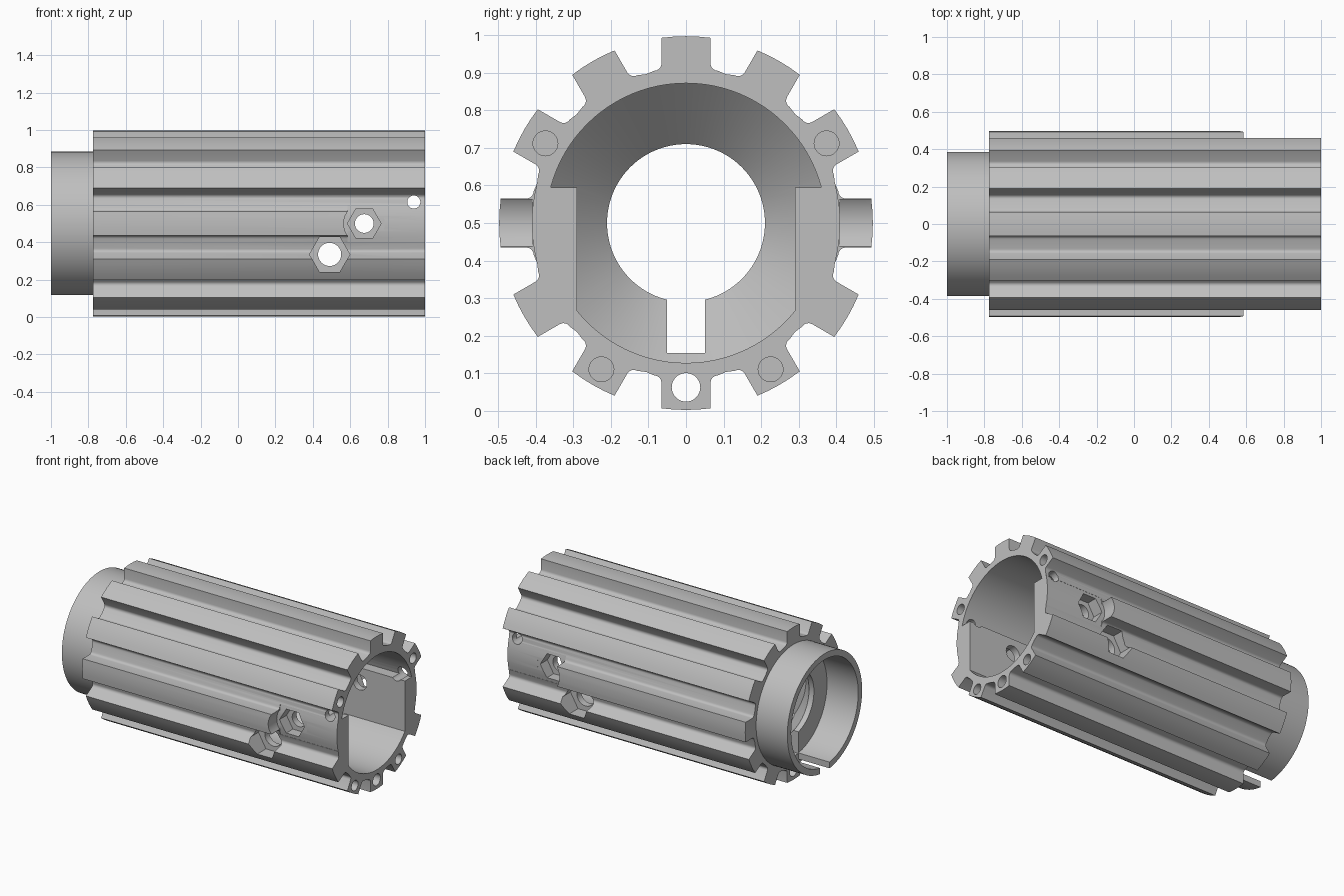
import bpy, bmesh, math

CZ = 0.5          # height of the long axis
BACK = -0.775     # where the finned body meets the collar

if "Cube" in bpy.data.objects:
    bpy.data.objects.remove(bpy.data.objects["Cube"])

metal = bpy.data.materials.new("light_grey_metal")
metal.use_nodes = True
GREY = (0.52, 0.52, 0.52, 1)
metal.diffuse_color = GREY
metal.node_tree.nodes["Principled BSDF"].inputs["Base Color"].default_value = GREY


def loft(name, sections, axis="x"):
    """Closed solid through (position, outline) sections along x or y."""
    bm = bmesh.new()
    rings = []
    for pos, outline in sections:
        rings.append([bm.verts.new((pos, u, v) if axis == "x" else (u, pos, v))
                      for u, v in outline])
    for a, b in zip(rings, rings[1:]):
        for i in range(len(a)):
            j = (i + 1) % len(a)
            bm.faces.new((a[i], a[j], b[j], b[i]))
    bm.faces.new(rings[0])
    bm.faces.new(rings[-1])
    bmesh.ops.recalc_face_normals(bm, faces=bm.faces)
    mesh = bpy.data.meshes.new(name)
    bm.to_mesh(mesh)
    bm.free()
    obj = bpy.data.objects.new(name, mesh)
    bpy.context.collection.objects.link(obj)
    return obj


def prism(name, outline, a, b, axis="x"):
    return loft(name, [(a, outline), (b, outline)], axis)


def circle(r, cu=0.0, cv=CZ, n=32):
    return [(cu + r * math.cos(math.tau * i / n), cv + r * math.sin(math.tau * i / n))
            for i in range(n)]


def box(u, v0, v1):
    return [(-u, v0), (u, v0), (u, v1), (-u, v1)]


def boolean(target, cutter, mode="DIFFERENCE"):
    mod = target.modifiers.new("cut", "BOOLEAN")
    mod.operation = mode
    mod.solver = "EXACT"
    mod.object = cutter
    bpy.context.view_layer.objects.active = target
    bpy.ops.object.modifier_apply(modifier=mod.name)
    bpy.data.objects.remove(cutter)


def fin_outline(count=12, tip=0.497, root=0.41, half=0.065, fillet=0.02):
    """Ring of straight-sided fins with filleted roots."""
    side = []
    for i in range(5):
        t = math.pi / 2 * (4 - i) / 4
        side.append((0.425 - fillet * math.sin(t), half + fillet * (1 - math.cos(t))))
    for t in (half, half / 2):
        side.append((math.sqrt(tip * tip - t * t), t))
    fin = [(r, -t) for r, t in side] + [(tip, 0)] + side[::-1]
    step = math.tau / count
    fin.append((root * math.cos(step / 2), root * math.sin(step / 2)))
    pts = []
    for k in range(count):
        c, s = math.cos(k * step), math.sin(k * step)
        pts += [(r * c - t * s, CZ + r * s + t * c) for r, t in fin]
    return pts


# Finned body
body = prism("finned_body", fin_outline(), BACK, 1)

# Stepped bore: rounded tube with a conical end, narrowed between two flats
bore = loft("bore_cutter", [(x, circle(r, n=96)) for x, r in
                            ((-0.9, 0.21), (-0.74, 0.21), (-0.58, 0.372), (1.1, 0.372))])
keyhole = [(-0.29, 0), (0.29, 0), (0.29, 0.595), (0.5, 0.595),
           (0.5, 1), (-0.5, 1), (-0.5, 0.595), (-0.29, 0.595)]
boolean(bore, prism("flats", keyhole, -1.0, 1.2), "INTERSECT")
boolean(body, bore)

# Key slot in the end wall
boolean(body, prism("wall_slot", box(0.05, 0.155, 0.4), -0.9, -0.5))

# Lengthwise holes in the fins: one through, four blind
boolean(body, prism("through_hole", circle(0.038, 0, 0.063), -1, 1.1))
for s in (-1, 1):
    for y, z in ((0.374, 0.712), (0.225, 0.111)):
        boolean(body, prism("blind_hole", circle(0.033, s * y, z), 0.75, 1.1))

# Side features, repeated on both sides
for s in (-1, 1):
    # Side fin stops short of the open end
    arc = [(s * 0.41 * math.cos(a), CZ + 0.41 * math.sin(a))
           for a in (math.radians(d) for d in range(-14, 15, 4))]
    arc += [(s * 0.6, CZ + 0.1), (s * 0.6, CZ - 0.1)]
    boolean(body, prism("fin_end", arc, 0.585, 1.1))
    boolean(body, prism("fin_relief", circle(0.11, 0.675, CZ), s * 0.408, s * 0.6, "y"))
    # Hexagonal nut pockets with bolt holes
    for x, z, nut, hole in ((0.675, 0.5, 0.09, 0.05), (0.49, 0.335, 0.108, 0.062)):
        boolean(body, prism("nut_pocket", circle(nut, x, z, 6), s * 0.335, s * 0.6, "y"))
        boolean(body, prism("bolt_hole", circle(hole, x, z), s * 0.2, s * 0.6, "y"))
    # Small pin hole near the open end
    boolean(body, prism("pin_hole", circle(0.035, 0.94, 0.615), s * 0.2, s * 0.6, "y"))

# Thin split collar
collar = prism("split_collar", circle(0.385, n=96), -1, BACK)
boolean(collar, prism("collar_bore", circle(0.345, n=96), -1.1, -0.7))
boolean(collar, prism("collar_split", box(0.05, 0, 0.3), -1.1, -0.7))

# Finish
for obj in (body, collar):
    obj.data.materials.clear()
    obj.data.materials.append(metal)
    for face in obj.data.polygons:
        face.material_index = 0
    bpy.ops.object.select_all(action="DESELECT")
    obj.select_set(True)
    bpy.context.view_layer.objects.active = obj
    bpy.ops.object.shade_smooth_by_angle(angle=math.radians(30))
